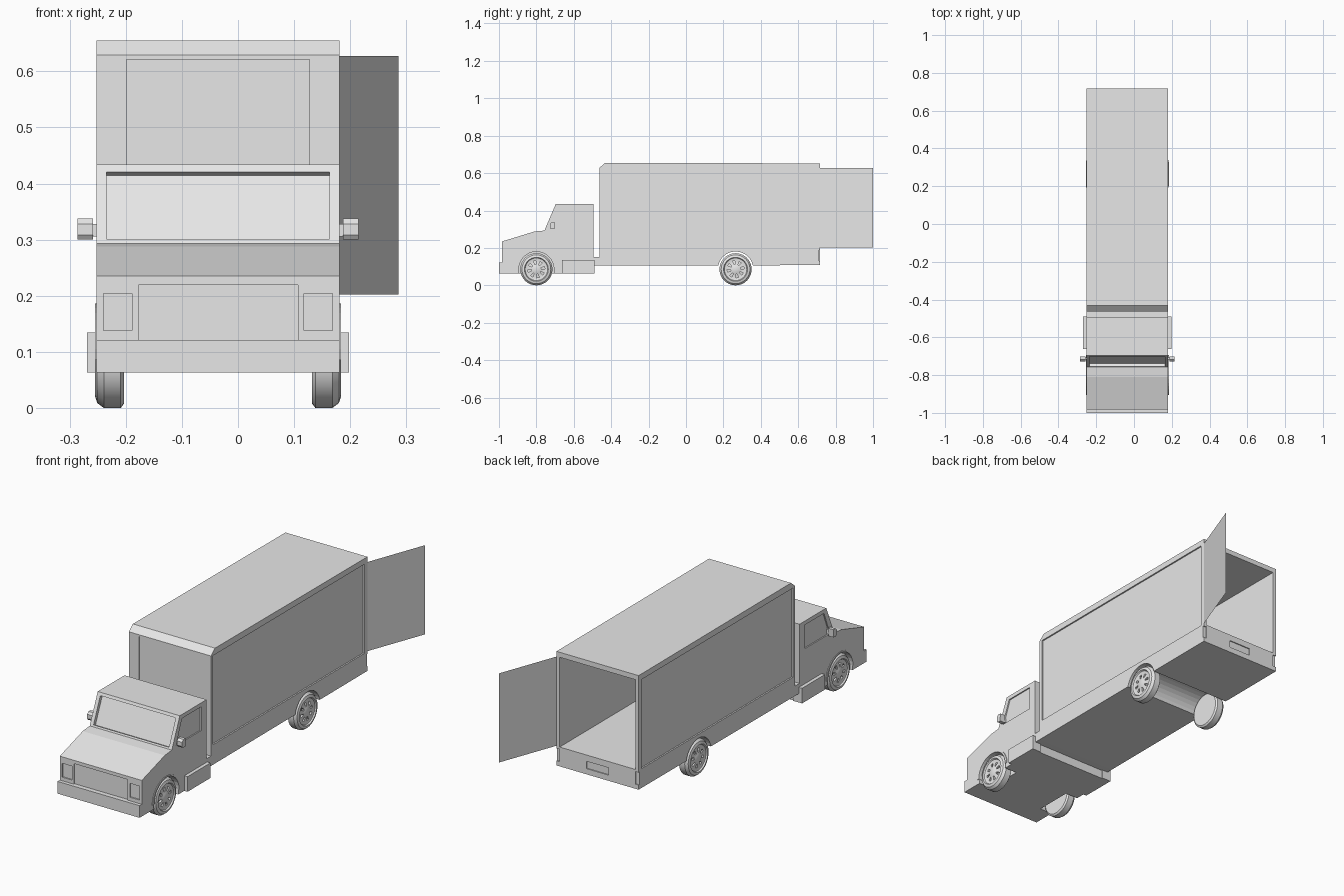
import bpy, bmesh, math
from mathutils import Matrix, Vector

cube = bpy.data.objects.get("Cube")
if cube:
    bpy.data.objects.remove(cube)

CX = -0.0355      # centre line of the truck
HW = 0.2165       # half width of the body

paint = bpy.data.materials.new("plain_grey")
paint.diffuse_color = (0.8, 0.8, 0.8, 1)
paint.use_nodes = True
paint.node_tree.nodes["Principled BSDF"].inputs["Base Color"].default_value = (0.8, 0.8, 0.8, 1)


def finish(name, bm, closed=True):
    if closed:
        bmesh.ops.recalc_face_normals(bm, faces=bm.faces[:])
    mesh = bpy.data.meshes.new(name)
    bm.to_mesh(mesh)
    bm.free()
    mesh.materials.append(paint)
    obj = bpy.data.objects.new(name, mesh)
    bpy.context.collection.objects.link(obj)
    return obj


def prism(name, profile, x0, x1):
    """Extrude a (y, z) outline from x0 to x1, measured from the centre line."""
    bm = bmesh.new()
    face = bm.faces.new([bm.verts.new((CX + x0, y, z)) for y, z in profile])
    ext = bmesh.ops.extrude_face_region(bm, geom=[face])
    verts = [g for g in ext["geom"] if isinstance(g, bmesh.types.BMVert)]
    bmesh.ops.translate(bm, verts=verts, vec=(x1 - x0, 0, 0))
    return finish(name, bm)


def block(name, x0, x1, y0, y1, z0, z1):
    return prism(name, [(y0, z0), (y1, z0), (y1, z1), (y0, z1)], x0, x1)


def disc(name, y, z, r, x0, x1, n=32):
    ring = [(y + r * math.cos(2 * math.pi * i / n), z + r * math.sin(2 * math.pi * i / n))
            for i in range(n)]
    return prism(name, ring, x0, x1)


def cut(obj, cutter):
    mod = obj.modifiers.new("cut", 'BOOLEAN')
    mod.operation = 'DIFFERENCE'
    mod.solver = 'EXACT'
    mod.object = cutter
    bpy.context.view_layer.objects.active = obj
    bpy.ops.object.modifier_apply(modifier=mod.name)
    bpy.data.objects.remove(cutter)


def sides(s, a, b):
    """Order an x span given outwards from the centre line, for side s."""
    return sorted((s * a, s * b))


# Cab with sloping bonnet and windscreen
cab = prism("cab", [(-0.983, 0.063), (-0.983, 0.235), (-0.81, 0.288), (-0.757, 0.293),
                    (-0.697, 0.434), (-0.495, 0.434), (-0.495, 0.063)], -HW, HW)

# Recessed windscreen
low, high = Vector((-0.7536, 0.301)), Vector((-0.7025, 0.421))
inward = Vector((0.92, -0.392))
glass = [low - inward * 0.02, low + inward * 0.016, high + inward * 0.016, high - inward * 0.02]
cut(cab, prism("cutter", glass, -0.199, 0.199))

# Recessed grille
cut(cab, block("cutter", -0.142, 0.142, -1.02, -0.977, 0.121, 0.219))

FRONT_Y, REAR_Y, WHEEL_Z = -0.8, 0.265, 0.086
for s in (-1, 1):
    # Headlights
    cut(cab, block("cutter", *sides(s, 0.153, 0.204), -1.02, -0.977, 0.138, 0.204))
    # Side windows
    window = [(-0.725, 0.302), (-0.68, 0.415), (-0.535, 0.415), (-0.535, 0.302)]
    cut(cab, prism("cutter", window, *sides(s, HW - 0.006, 0.3)))
    # Front wheel wells
    cut(cab, disc("cutter", FRONT_Y, WHEEL_Z, 0.095, *sides(s, 0.15, 0.3)))

bumper = block("front_bumper", -HW, HW, -1.0, -0.975, 0.063, 0.121)
link = block("chassis_link", -HW, HW, -0.5, -0.46, 0.105, 0.152)

# Cargo body with bevelled front roof edge
cargo = prism("cargo_body", [(-0.462, 0.105), (-0.462, 0.629), (-0.432, 0.655), (0.717, 0.652),
                             (0.717, 0.108)], -HW, HW)
cut(cargo, block("cutter", -0.2, 0.2, -0.43, 0.8, 0.2, 0.628))           # load space
cut(cargo, block("cutter", -0.163, 0.163, -0.6, -0.458, 0.2, 0.621))     # front panel
cut(cargo, block("cutter", -0.058, 0.058, 0.712, 0.8, 0.135, 0.17))      # number plate recess
cut(cargo, disc("cutter", REAR_Y, WHEEL_Z, 0.095, -0.3, 0.3))            # rear axle channel
for s in (-1, 1):
    cut(cargo, block("cutter", *sides(s, HW - 0.007, 0.3), -0.445, 0.695, 0.2, 0.625))
    cut(cargo, block("cutter", *sides(s, 0.2, 0.3), 0.712, 0.8, 0.13, 0.19))  # rear lamps

# Open rear door, a single sheet hinged on the left
bm = bmesh.new()
hinge, edge = (CX + HW, 0.717), (0.286, 1.0)
bm.faces.new([bm.verts.new(p) for p in ((*hinge, 0.202), (*edge, 0.202),
                                        (*edge, 0.627), (*hinge, 0.627))])
finish("rear_door", bm, closed=False)


def arch(name, y, s):
    """Half ring lip around a wheel well."""
    angles = [math.pi * i / 16 for i in range(17)]
    pts = [(y + 0.106 * math.cos(a), WHEEL_Z + 0.1 * math.sin(a)) for a in angles]
    pts += [(y + 0.094 * math.cos(a), WHEEL_Z + 0.094 * math.sin(a)) for a in reversed(angles)]
    return prism(name, pts, *sides(s, HW - 0.02, HW + 0.003))


def wheel(name, y, s):
    """Turned tyre and rim, with openings pressed into the rim."""
    n = 32
    outline = [(-0.05, 0.0), (-0.05, 0.078), (-0.044, 0.086), (-0.014, 0.086), (-0.002, 0.077),
               (0.002, 0.064), (-0.004, 0.06), (-0.007, 0.048), (-0.004, 0.024),
               (-0.001, 0.018), (-0.001, 0.0)]
    bm = bmesh.new()
    verts = [bm.verts.new((x, 0, r)) for x, r in outline]
    edges = [bm.edges.new(pair) for pair in zip(verts, verts[1:])]
    bmesh.ops.spin(bm, geom=verts + edges, cent=(0, 0, 0), axis=(1, 0, 0),
                   angle=2 * math.pi, steps=n)
    bmesh.ops.remove_doubles(bm, verts=bm.verts[:], dist=0.0005)
    bmesh.ops.recalc_face_normals(bm, faces=bm.faces[:])
    # Every fourth pair of faces on the rim disc becomes an opening
    holes = []
    for f in bm.faces:
        c = f.calc_center_median()
        if 0.03 < math.hypot(c.y, c.z) < 0.042 and c.x > -0.02:
            if int((math.atan2(c.z, c.y) % (2 * math.pi)) / (2 * math.pi) * n) % 4 < 2:
                holes.append(f)
    bmesh.ops.inset_region(bm, faces=holes, thickness=0.003, depth=0)
    ext = bmesh.ops.extrude_face_region(bm, geom=holes)
    moved = [g for g in ext["geom"] if isinstance(g, bmesh.types.BMVert)]
    bmesh.ops.translate(bm, verts=moved, vec=(-0.01, 0, 0))
    bmesh.ops.delete(bm, geom=holes, context='FACES')
    bm.transform(Matrix.Translation((CX + s * (HW + 0.001), y, WHEEL_Z))
                 @ Matrix.Diagonal((s, 1, 1, 1)))
    obj = finish(name, bm)
    bpy.ops.object.select_all(action='DESELECT')
    obj.select_set(True)
    bpy.context.view_layer.objects.active = obj
    bpy.ops.object.shade_smooth_by_angle(angle=math.radians(30))


for s, side in ((1, "left"), (-1, "right")):
    wheel(f"front_wheel_{side}", FRONT_Y, s)
    wheel(f"rear_wheel_{side}", REAR_Y, s)
    arch(f"front_arch_{side}", FRONT_Y, s)
    # Side steps behind the front wheels
    block(f"side_step_{side}", *sides(s, HW - 0.03, HW + 0.017), -0.663, -0.49, 0.063, 0.135)
    # Mirrors on short arms
    block(f"mirror_arm_{side}", *sides(s, HW - 0.01, HW + 0.012), -0.718, -0.708, 0.306, 0.328)
    prism(f"mirror_{side}", [(-0.728, 0.308), (-0.722, 0.3), (-0.704, 0.3), (-0.702, 0.338),
                             (-0.718, 0.338), (-0.728, 0.328)], *sides(s, HW + 0.006, HW + 0.034))
